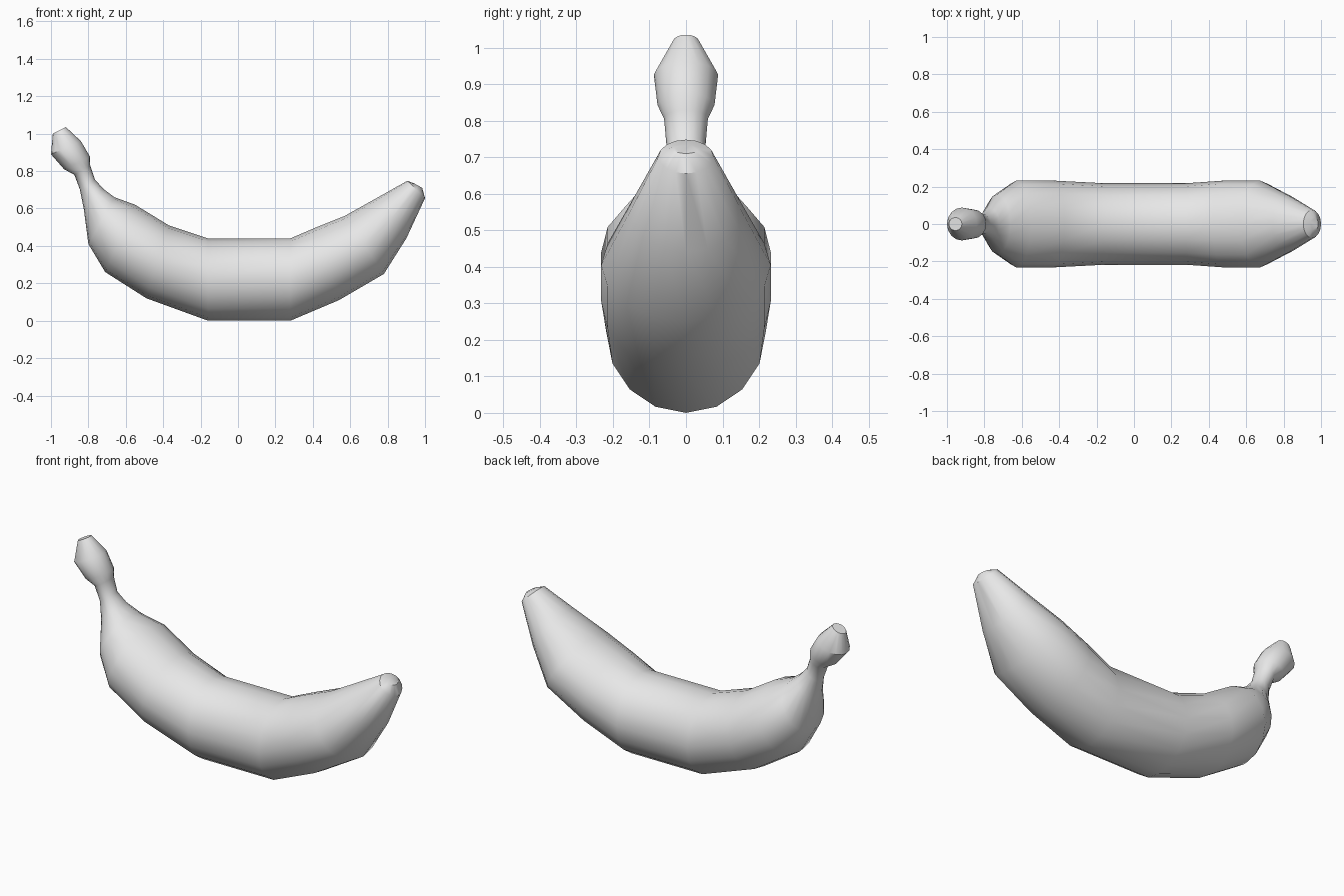
import bpy, bmesh
from math import cos, sin, tau, radians
from mathutils import Vector

cube = bpy.data.objects.get("Cube")
if cube:
    bpy.data.objects.remove(cube, do_unlink=True)

SIDES = 16

# Cross-sections from stem to tip: outer edge (x, z), inner edge (x, z), half width
SECTIONS = [
    ((-0.99, 1.00), (-0.92, 1.035), 0.035),
    ((-1.00, 0.89), (-0.84, 0.96), 0.088),
    ((-0.93, 0.81), (-0.79, 0.875), 0.078),
    ((-0.875, 0.78), (-0.79, 0.83), 0.06),
    ((-0.845, 0.70), (-0.765, 0.755), 0.053),
    ((-0.825, 0.60), (-0.72, 0.705), 0.085),
    ((-0.80, 0.41), (-0.66, 0.66), 0.16),
    ((-0.71, 0.26), (-0.55, 0.62), 0.232),
    ((-0.49, 0.12), (-0.37, 0.51), 0.232),
    ((-0.16, 0.0), (-0.16, 0.44), 0.218),
    ((0.28, 0.0), (0.28, 0.44), 0.218),
    ((0.54, 0.11), (0.42, 0.50), 0.232),
    ((0.78, 0.25), (0.57, 0.56), 0.232),
    ((0.90, 0.44), (0.74, 0.655), 0.155),
    ((1.00, 0.655), (0.905, 0.748), 0.075),
    ((0.985, 0.71), (0.94, 0.735), 0.035),
]


def add_ring(bm, outer, inner, width):
    """Elliptical ring spanning the outer and inner edges of the curve."""
    low = Vector((outer[0], 0, outer[1]))
    high = Vector((inner[0], 0, inner[1]))
    centre, half = (low + high) / 2, (high - low) / 2
    side = Vector((0, width, 0))
    angles = [tau * i / SIDES for i in range(SIDES)]
    return [bm.verts.new(centre + half * cos(a) + side * sin(a)) for a in angles]


# Skin: one continuous loft, closed at both ends
bm = bmesh.new()
rings = [add_ring(bm, *section) for section in SECTIONS]
for a, b in zip(rings, rings[1:]):
    for i in range(SIDES):
        j = (i + 1) % SIDES
        bm.faces.new((a[i], a[j], b[j], b[i]))
bm.faces.new(rings[0])
bm.faces.new(rings[-1])
bmesh.ops.recalc_face_normals(bm, faces=bm.faces)
mesh = bpy.data.meshes.new("banana")
bm.to_mesh(mesh)
bm.free()

banana = bpy.data.objects.new("banana", mesh)
bpy.context.collection.objects.link(banana)

# Plain grey skin
skin = bpy.data.materials.new("light grey")
skin.use_nodes = True
colour = (0.8, 0.8, 0.8, 1)
skin.diffuse_color = colour
skin.node_tree.nodes["Principled BSDF"].inputs["Base Color"].default_value = colour
mesh.materials.append(skin)

# Smooth body with crisp end facets
bpy.ops.object.select_all(action="DESELECT")
banana.select_set(True)
bpy.context.view_layer.objects.active = banana
bpy.ops.object.shade_smooth_by_angle(angle=radians(40))
